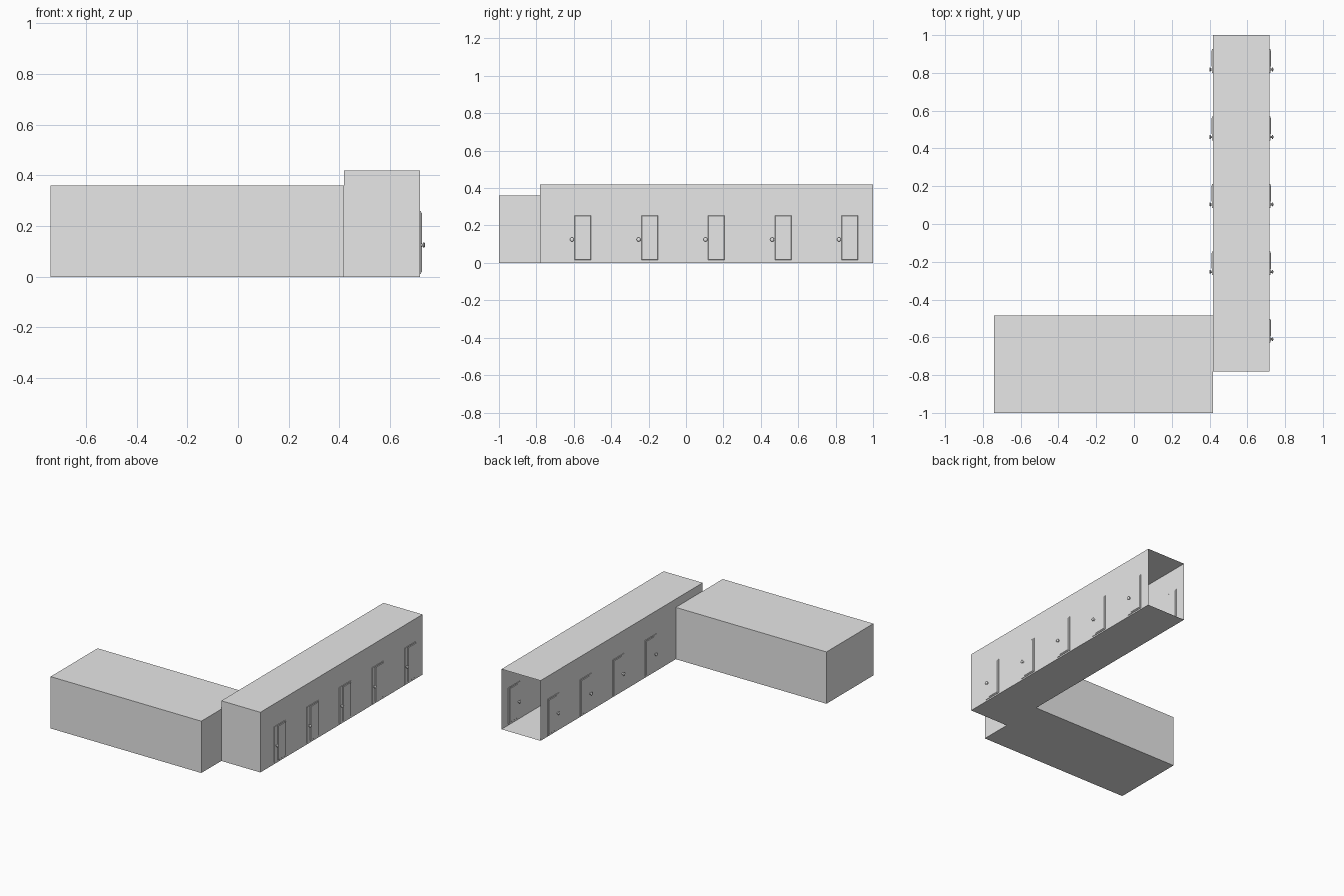
import bpy, bmesh, math
from mathutils import Matrix, Vector

if "Cube" in bpy.data.objects:
    bpy.data.objects.remove(bpy.data.objects["Cube"])

grey = bpy.data.materials.new("plain_grey")
grey.diffuse_color = (0.8, 0.8, 0.8, 1)
grey.use_nodes = True
grey.node_tree.nodes["Principled BSDF"].inputs["Base Color"].default_value = grey.diffuse_color


def finish(name, bm):
    bmesh.ops.recalc_face_normals(bm, faces=bm.faces)
    mesh = bpy.data.meshes.new(name)
    bm.to_mesh(mesh)
    bm.free()
    mesh.materials.append(grey)
    ob = bpy.data.objects.new(name, mesh)
    bpy.context.collection.objects.link(ob)
    return ob


def box(bm, lo, hi):
    lo, hi = Vector(lo), Vector(hi)
    m = Matrix.Translation((lo + hi) / 2) @ Matrix.Diagonal((*(hi - lo), 1))
    return bmesh.ops.create_cube(bm, size=1, matrix=m)["verts"]


# closed side room
bm = bmesh.new()
box(bm, (-0.74, -1, 0), (0.418, -0.485, 0.36))
finish("side_room", bm)

# thin-walled corridor, open at the back
bm = bmesh.new()
box(bm, (0.418, -0.78, 0), (0.718, 1, 0.418))
bm.normal_update()
bmesh.ops.delete(bm, geom=[f for f in bm.faces if f.normal.y > 0.9], context="FACES")
finish("corridor", bm)


def door(name, wall_x, knob_y):
    # slab reaching through the wall, with a raised bevelled panel on both faces
    bm = bmesh.new()
    box(bm, (wall_x - 0.004, knob_y - 0.018, 0.01),
        (wall_x + 0.004, knob_y + 0.108, 0.26))
    bm.normal_update()
    for f in [f for f in bm.faces if abs(f.normal.x) > 0.9]:
        side = f.normal.x
        bmesh.ops.inset_individual(bm, faces=[f], thickness=0.008)
        for v in f.verts:           # wider stile on the knob side
            if v.co.y < knob_y + 0.03:
                v.co.y = knob_y + 0.014
        bmesh.ops.inset_individual(bm, faces=[f], thickness=0.004)
        for v in f.verts:
            v.co.x += side * 0.003
    finish(name, bm)


def knobs(name, wall_x, knob_y):
    # turned stem and head on both faces of the door
    profile = [(0.003, 0.008), (0.005, 0.006), (0.011, 0.005), (0.012, 0.009),
               (0.015, 0.011), (0.018, 0.009), (0.0195, 0.004)]
    n = 14
    bm = bmesh.new()
    for side in (-1, 1):
        rings = []
        for d, r in profile:
            rings.append([bm.verts.new((wall_x + side * d,
                                        knob_y + r * math.cos(2 * math.pi * i / n),
                                        0.125 + r * math.sin(2 * math.pi * i / n)))
                          for i in range(n)])
        for a, b in zip(rings, rings[1:]):
            for i in range(n):
                j = (i + 1) % n
                bm.faces.new((a[i], a[j], b[j], b[i]))
        bm.faces.new(rings[0])
        bm.faces.new(rings[-1])
    ob = finish(name, bm)
    bpy.ops.object.select_all(action="DESELECT")
    ob.select_set(True)
    bpy.context.view_layer.objects.active = ob
    bpy.ops.object.shade_smooth_by_angle(angle=math.radians(40))


# five doors along each corridor wall
for wall, x in (("left", 0.418), ("right", 0.718)):
    for k in range(5):
        y = -0.61 + 0.357 * k
        door(f"{wall}_door_{k + 1}", x, y)
        knobs(f"{wall}_knobs_{k + 1}", x, y)
